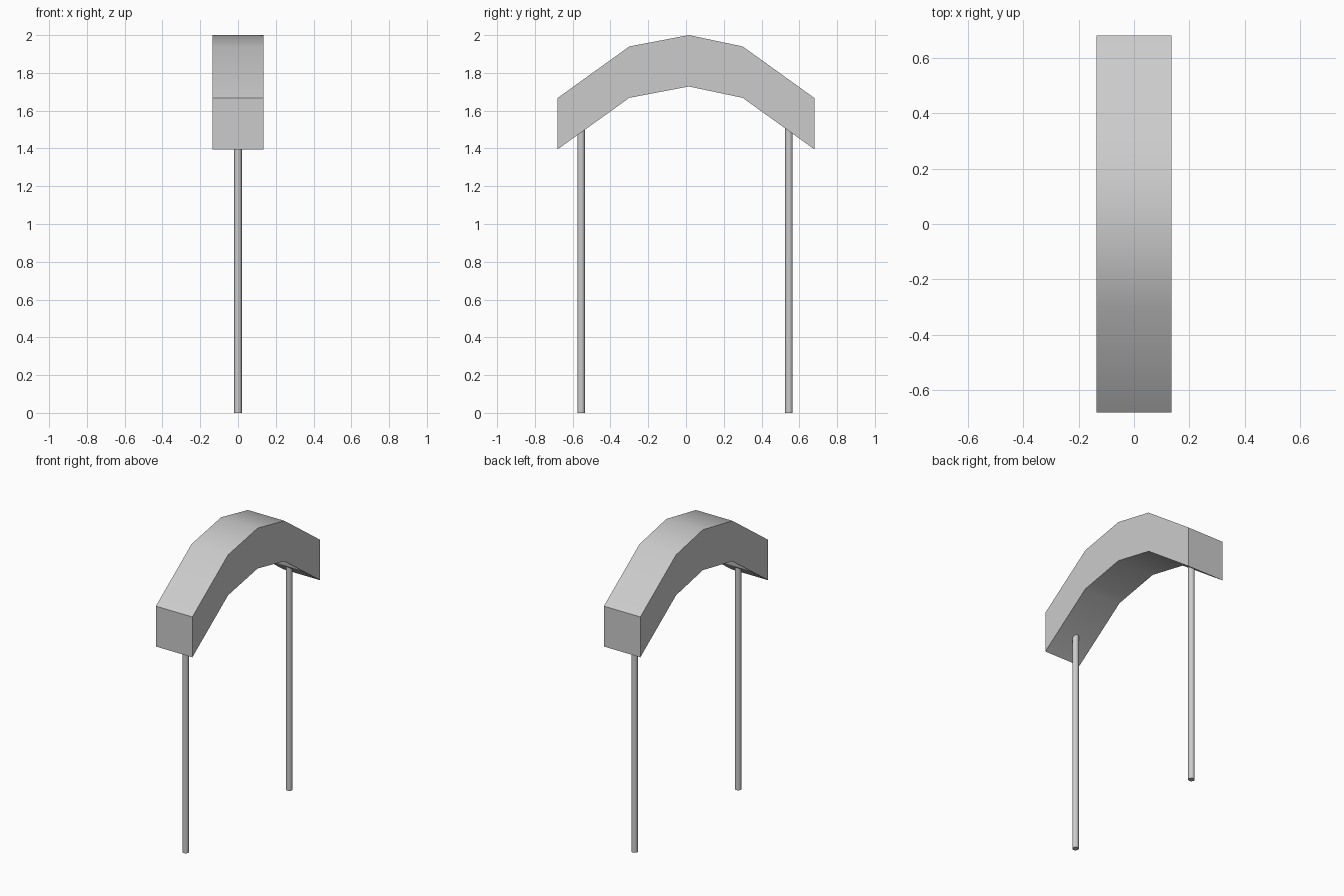
import bpy
import bmesh
import math

cube = bpy.data.objects.get("Cube")
if cube:
    bpy.data.objects.remove(cube, do_unlink=True)

grey = bpy.data.materials.new("plain grey")
grey.use_nodes = True
colour = (0.6, 0.6, 0.6, 1)
grey.diffuse_color = colour
grey.node_tree.nodes["Principled BSDF"].inputs["Base Color"].default_value = colour


def finish(obj):
    obj.data.materials.append(grey)
    bpy.ops.object.select_all(action="DESELECT")
    obj.select_set(True)
    bpy.context.view_layer.objects.active = obj
    bpy.ops.object.shade_smooth_by_angle(angle=math.radians(35))


# Arched beam: a bent strip profile extruded across x
WIDTH = 0.272
DEPTH = 0.272
top_line = [(-0.68, 1.667), (-0.3, 1.94), (0.015, 2.0), (0.3, 1.94), (0.68, 1.667)]

bm = bmesh.new()
rings = []
for y, z in top_line:
    corners = [(-1, 0), (1, 0), (1, 1), (-1, 1)]
    rings.append([bm.verts.new((sx * WIDTH / 2, y, z - drop * DEPTH)) for sx, drop in corners])
for a, b in zip(rings, rings[1:]):
    for i in range(4):
        j = (i + 1) % 4
        bm.faces.new((a[i], a[j], b[j], b[i]))
bm.faces.new(rings[0])
bm.faces.new(rings[-1])
bmesh.ops.recalc_face_normals(bm, faces=bm.faces)
mesh = bpy.data.meshes.new("arched_beam")
bm.to_mesh(mesh)
bm.free()
beam = bpy.data.objects.new("arched_beam", mesh)
bpy.context.collection.objects.link(beam)
finish(beam)

# Two thin round posts, tops sunk into the beam
POST_HEIGHT = 1.52
for name, y in (("front_post", -0.555), ("back_post", 0.545)):
    bpy.ops.mesh.primitive_cylinder_add(
        vertices=24, radius=0.02, depth=POST_HEIGHT, location=(0, y, POST_HEIGHT / 2))
    post = bpy.context.object
    post.name = name
    finish(post)
